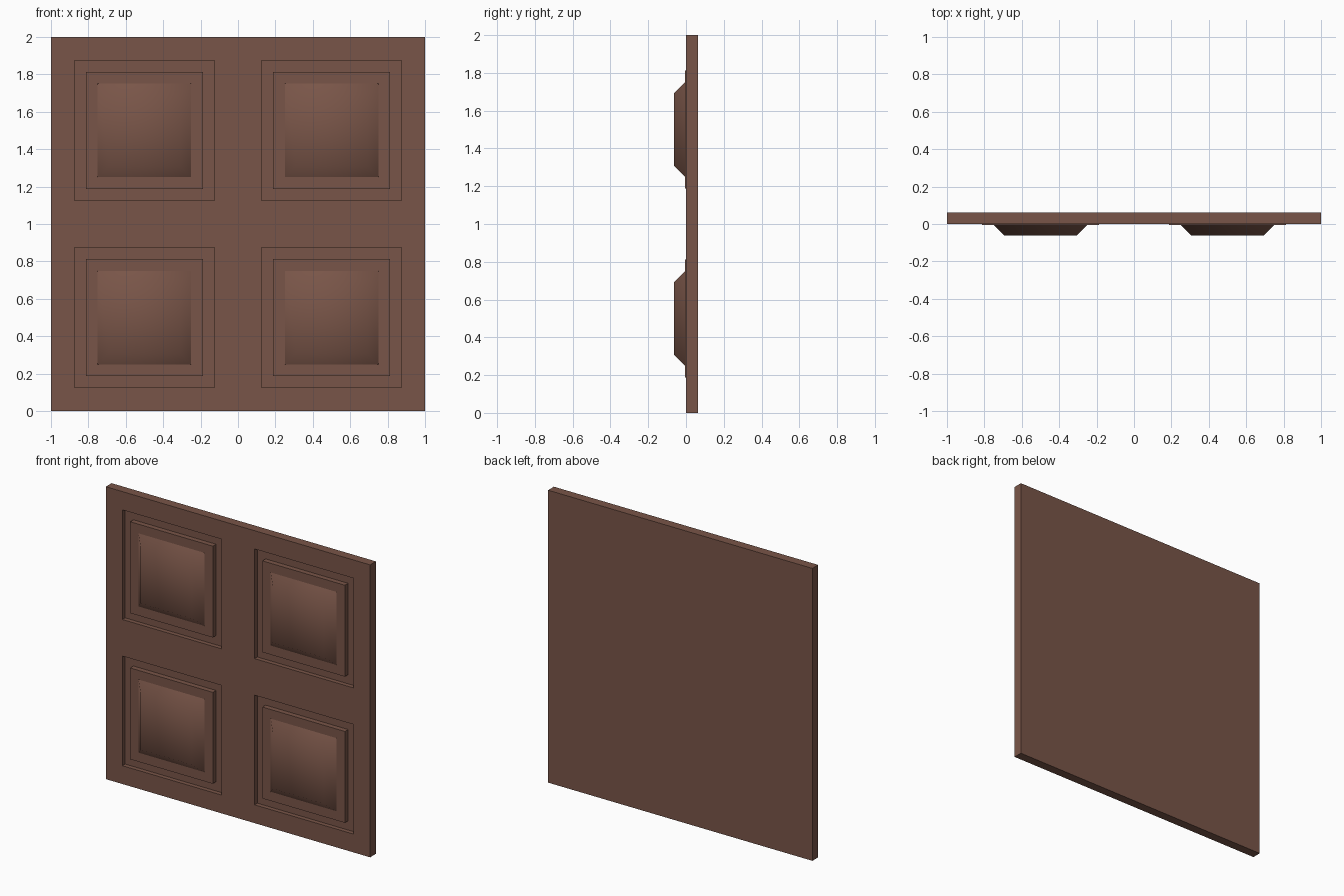
import bpy, bmesh
from mathutils import Vector

if "Cube" in bpy.data.objects:
    bpy.data.objects.remove(bpy.data.objects["Cube"])

brown = bpy.data.materials.new("brown wood")
brown.diffuse_color = (0.191, 0.091, 0.065, 1)
brown.use_nodes = True
brown.node_tree.nodes["Principled BSDF"].inputs["Base Color"].default_value = brown.diffuse_color


def finish(name, bm, smooth=False):
    bmesh.ops.recalc_face_normals(bm, faces=bm.faces)
    mesh = bpy.data.meshes.new(name)
    bm.to_mesh(mesh)
    bm.free()
    mesh.materials.append(brown)
    for p in mesh.polygons:
        p.use_smooth = smooth
    obj = bpy.data.objects.new(name, mesh)
    bpy.context.collection.objects.link(obj)
    return obj


def ring(bm, cx, cz, half, y):
    return [bm.verts.new((cx + sx * half, y, cz + sz * half))
            for sx, sz in ((-1, -1), (1, -1), (1, 1), (-1, 1))]


def bridge(bm, a, b):
    for i in range(4):
        j = (i + 1) % 4
        bm.faces.new((a[i], a[j], b[j], b[i]))


centres = [(x, z) for x in (-0.5, 0.5) for z in (0.5, 1.5)]
BACK, GROOVE, PLATE, TOP = 0.0625, 0.03, -0.005, -0.0625

# slab: front grid with four square openings, each stepped into a groove and raised plate
bm = bmesh.new()
xs = (-1, -0.875, -0.125, 0.125, 0.875, 1)
grid = [[bm.verts.new((x, 0, z + 1)) for z in xs] for x in xs]
for i in range(5):
    for j in range(5):
        if i in (1, 3) and j in (1, 3):
            continue
        bm.faces.new((grid[i][j], grid[i + 1][j], grid[i + 1][j + 1], grid[i][j + 1]))
for cx, cz in centres:
    rings = [ring(bm, cx, cz, h, y) for h, y in
             ((0.375, 0), (0.375, GROOVE), (0.3125, GROOVE), (0.3125, PLATE))]
    for a, b in zip(rings, rings[1:]):
        bridge(bm, a, b)
    bm.faces.new(rings[-1])
bmesh.ops.remove_doubles(bm, verts=bm.verts, dist=1e-5)
# edges and back of the slab
rim = [e for e in bm.edges if e.is_boundary]
ext = bmesh.ops.extrude_edge_only(bm, edges=rim)["geom"]
bmesh.ops.translate(bm, vec=Vector((0, BACK, 0)),
                    verts=[g for g in ext if isinstance(g, bmesh.types.BMVert)])
bmesh.ops.contextual_create(bm, geom=[g for g in ext if isinstance(g, bmesh.types.BMEdge)
                                      and g.is_boundary])
finish("door_slab", bm)

# soft-shaded bevelled raised panels
for n, (cx, cz) in enumerate(centres):
    bm = bmesh.new()
    base = ring(bm, cx, cz, 0.25, PLATE)
    top = ring(bm, cx, cz, 0.1925, TOP)
    bridge(bm, base, top)
    bm.faces.new(top)
    bmesh.ops.recalc_face_normals(bm, faces=bm.faces)
    finish(f"raised_panel_{n + 1}", bm, True)
